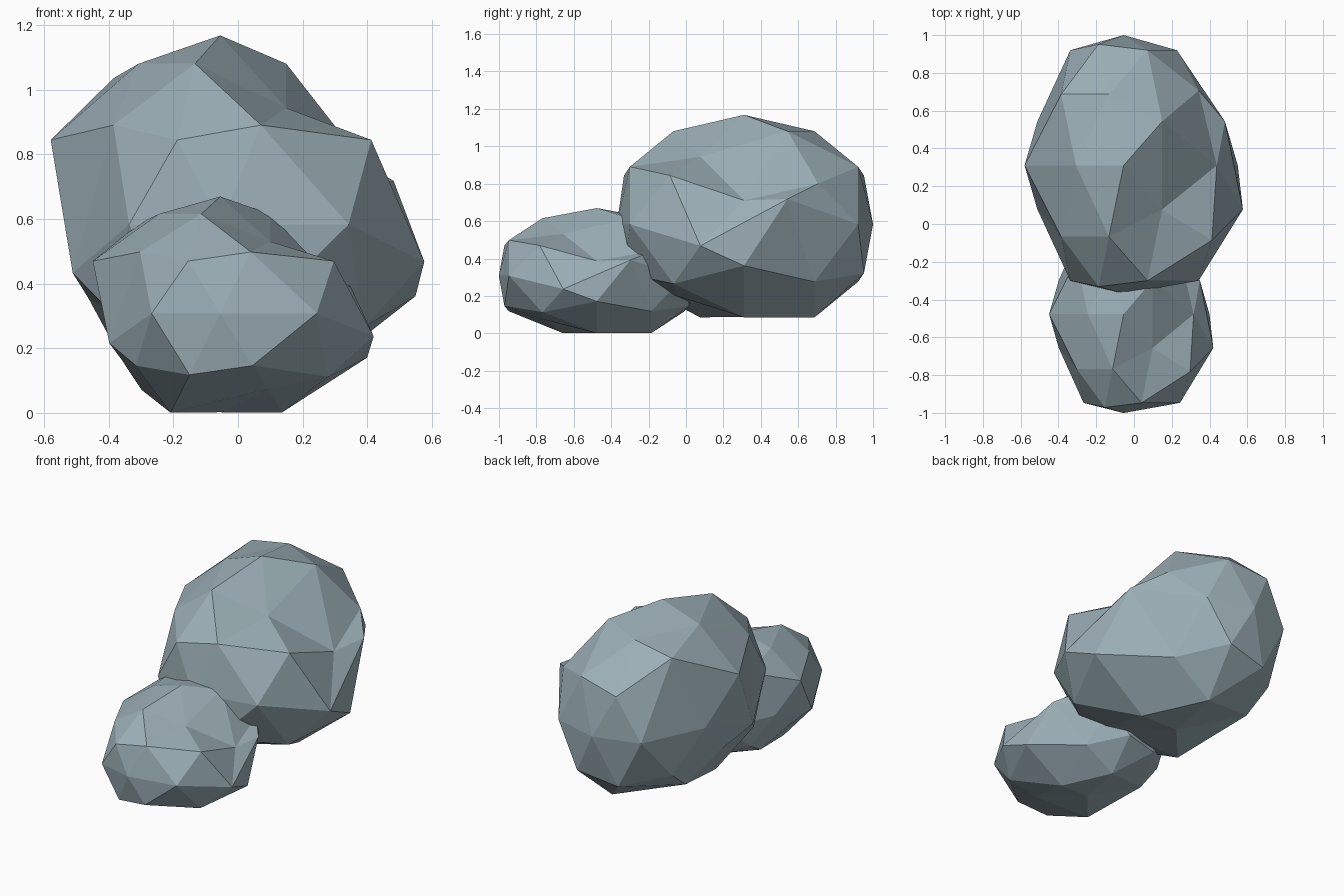
import bpy, bmesh, math
from mathutils import Vector, Matrix

if "Cube" in bpy.data.objects:
    bpy.data.objects.remove(bpy.data.objects["Cube"])

# Chips and bulges: (height, angle on the unit ball) -> shift (x, y, z) in large-rock units
CHIPS = [
    (-1.0, 0, 0, 0, 0.09),          # flattened underside
    (0.851, -36, 0, 0, -0.137),     # dent near the top
    (0.526, 144, 0, 0, 0.145),      # raised back left shoulder
    (0.447, 180, -0.095, 0, 0),     # left bulge
    (0.447, -36, 0.12, 0, 0),
    (0.447, 36, 0.05, 0, -0.045),
    (0.526, 0, 0.085, 0, -0.18),    # dent in the right side
    (0.0, 18, 0.08, 0, 0.135),
    (0.0, -18, 0.175, 0, -0.115),   # right bulge
    (0.0, -54, 0.115, 0, 0),
    (0.0, 90, 0, -0.064, 0),
    (0.0, -90, 0, 0.074, 0),
    (0.0, -162, 0, 0, -0.15),
    (-0.447, 0, 0.175, 0, 0.04),
    (-0.526, 180, 0, 0, 0.08),
    (-0.526, -36, 0.115, 0, -0.01),
    (-0.851, 144, -0.12, 0, 0.115), # chipped lower back left
    (-0.851, -72, 0.12, 0, 0.12),   # chipped lower front
]
RADII = Vector((0.48, 0.754, 0.585))

# Blue-grey stone
stone = bpy.data.materials.new("stone")
stone.diffuse_color = (0.33, 0.43, 0.47, 1)
stone.use_nodes = True
stone.node_tree.nodes["Principled BSDF"].inputs["Base Color"].default_value = stone.diffuse_color


def rock(name, centre, scale):
    bm = bmesh.new()
    bmesh.ops.create_icosphere(bm, subdivisions=2, radius=1)
    # Turn the ball so an upper-ring corner points left
    corner = min(bm.verts, key=lambda v: abs(v.co.z - 0.447) + abs(v.co.y))
    if corner.co.x > 0:
        bm.transform(Matrix.Rotation(math.pi, 4, 'Z'))
    shifts = []
    for z, ang, dx, dy, dz in CHIPS:
        r, a = math.sqrt(max(0, 1 - z * z)), math.radians(ang)
        target = Vector((r * math.cos(a), r * math.sin(a), z))
        v = min(bm.verts, key=lambda v: (v.co - target).length)
        shifts.append((v, Vector((dx, dy, dz))))
    for v in bm.verts:
        v.co = v.co * RADII
    for v, d in shifts:
        v.co += d
    for v in bm.verts:
        v.co = v.co * Vector(scale)
    bmesh.ops.recalc_face_normals(bm, faces=bm.faces)
    me = bpy.data.meshes.new(name)
    bm.to_mesh(me)
    bm.free()
    me.materials.append(stone)
    ob = bpy.data.objects.new(name, me)
    ob.location = centre
    bpy.context.collection.objects.link(ob)


rock("large_rock", (-0.055, 0.31, 0.583), (1, 1, 1))
rock("small_rock", (-0.055, -0.477, 0.308), (0.752, 0.77, 0.618))
